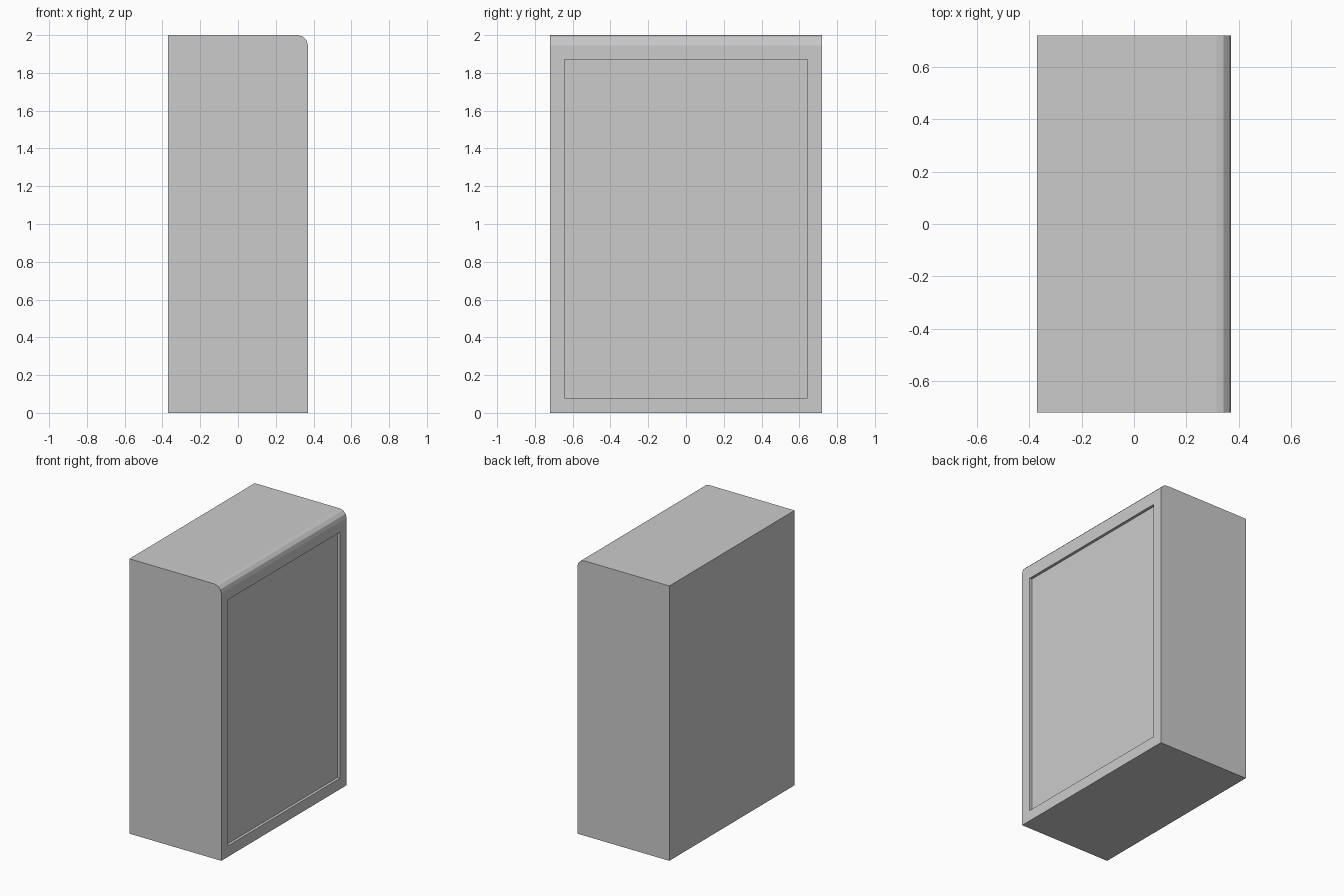
import bpy, bmesh, math

if "Cube" in bpy.data.objects:
    bpy.data.objects.remove(bpy.data.objects["Cube"])

W, D, H, R, SEG = 0.37, 0.72, 2.0, 0.055, 3   # half width, half depth, height, rounding
PANEL_Y, PANEL_Z0, PANEL_Z1, RECESS = 0.643, 0.08, 1.87, 0.02

bm = bmesh.new()

# Cabinet profile with one rounded top edge, extruded along y
arc = [(W - R + R * math.cos(a), H - R + R * math.sin(a))
       for a in (math.pi / 2 * i / SEG for i in range(SEG + 1))]
profile = [(-W, 0), (W, 0)] + arc + [(-W, H)]
face = bm.faces.new([bm.verts.new((x, -D, z)) for x, z in profile])
ext = bmesh.ops.extrude_face_region(bm, geom=[face])
bmesh.ops.translate(bm, vec=(0, 2 * D, 0),
                    verts=[v for v in ext["geom"] if isinstance(v, bmesh.types.BMVert)])
bmesh.ops.recalc_face_normals(bm, faces=bm.faces)

# Shallow recessed panel in the +x face
side = max(bm.faces, key=lambda f: f.calc_center_median().x if f.normal.x > 0.99 else -9)
bmesh.ops.inset_individual(bm, faces=[side], thickness=0.05)
for v in side.verts:
    v.co.y = math.copysign(PANEL_Y, v.co.y)
    v.co.z = PANEL_Z1 if v.co.z > 1 else PANEL_Z0
bmesh.ops.inset_individual(bm, faces=[side], thickness=0, depth=0)
for v in side.verts:
    v.co.x = W - RECESS

mesh = bpy.data.meshes.new("cabinet")
bm.to_mesh(mesh)
bm.free()
cabinet = bpy.data.objects.new("cabinet", mesh)
bpy.context.collection.objects.link(cabinet)
